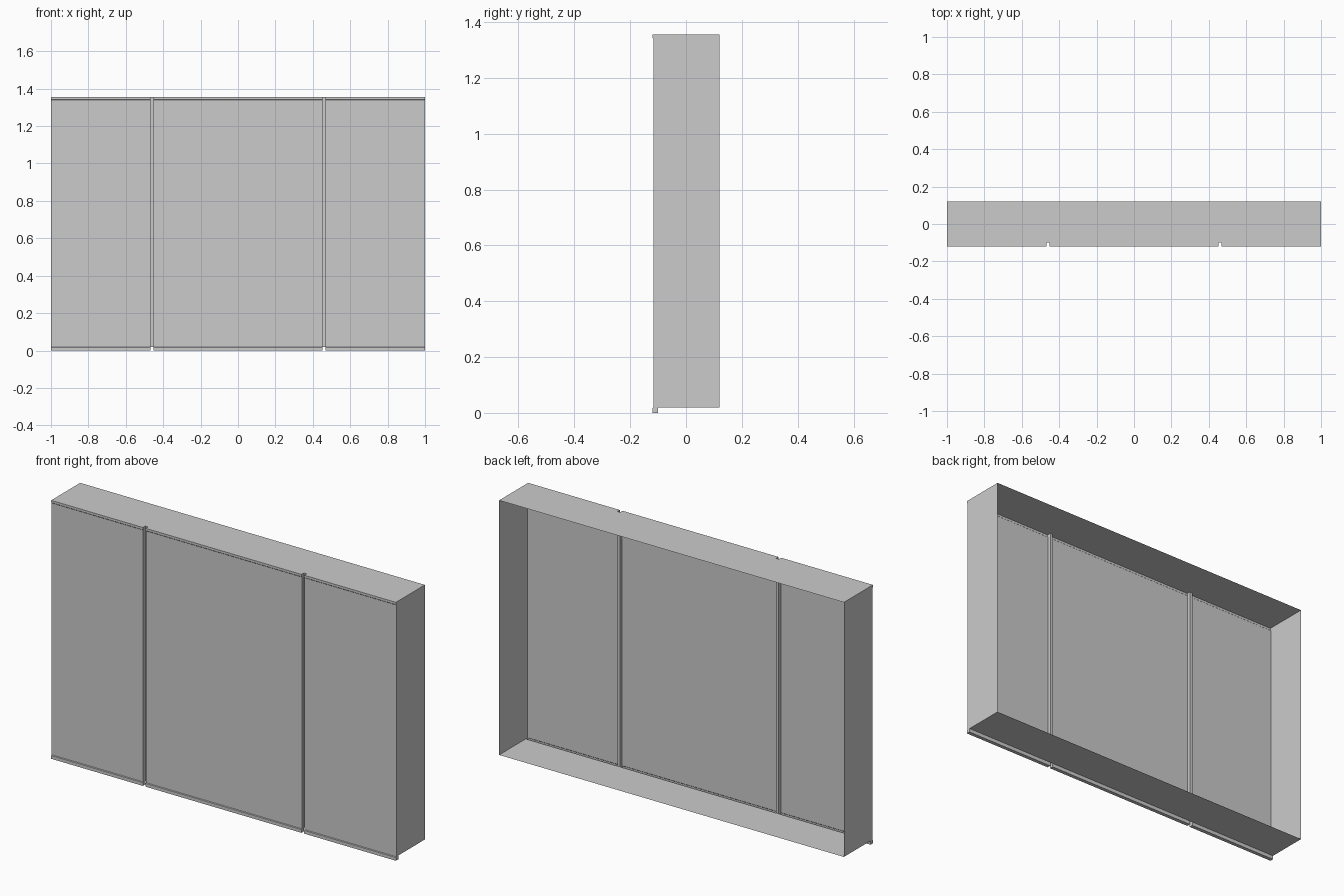
import bpy

if "Cube" in bpy.data.objects:
    bpy.data.objects.remove(bpy.data.objects["Cube"])

W, BACK, TOP = 1.0, 0.12, 1.355
INNER, FLOOR = -0.10, 0.02          # groove depth plane and floor height
GROOVE_X, GROOVE_HALF = 0.46, 0.008

# side profile (y, z) of the thin front skin, with top lip and bottom pull lip
FRONT = [(INNER, TOP), (-0.12, TOP), (-0.12, 1.343), (-0.117, 1.34),
         (-0.117, FLOOR), (-0.12, 0.017), (-0.12, 0), (INNER, 0), (INNER, FLOOR)]
SHELL = [(BACK, TOP), (INNER, TOP), (INNER, FLOOR), (BACK, FLOOR)]


def sheet(name, x0, x1, profile, skip=(), left=False, right=False):
    """Sweep an open profile along x as a thin skin, with optional end caps."""
    n = len(profile)
    verts = [(x, y, z) for x in (x0, x1) for y, z in profile]
    faces = [(i, i + 1, n + i + 1, n + i) for i in range(n - 1) if i not in skip]
    if left:
        faces.append(tuple(reversed(range(n))))
    if right:
        faces.append(tuple(range(n, 2 * n)))
    mesh = bpy.data.meshes.new(name)
    mesh.from_pydata(verts, [], faces)
    mesh.update()
    obj = bpy.data.objects.new(name, mesh)
    bpy.context.collection.objects.link(obj)
    return obj


# open-backed box: top, floor and both side walls
sheet("case_shell", -W, W, SHELL, skip=(1,), left=True, right=True)

# three front panels with their lips
a, b = GROOVE_X - GROOVE_HALF, GROOVE_X + GROOVE_HALF
for name, x0, x1 in (("left_panel", -W, -b), ("middle_panel", -a, a), ("right_panel", b, W)):
    sheet(name, x0, x1, FRONT, left=True, right=True)

# back walls of the two vertical grooves
for name, s in (("left_groove", -1), ("right_groove", 1)):
    c = s * GROOVE_X
    sheet(name, c - GROOVE_HALF, c + GROOVE_HALF, [(INNER, TOP), (INNER, FLOOR)])
